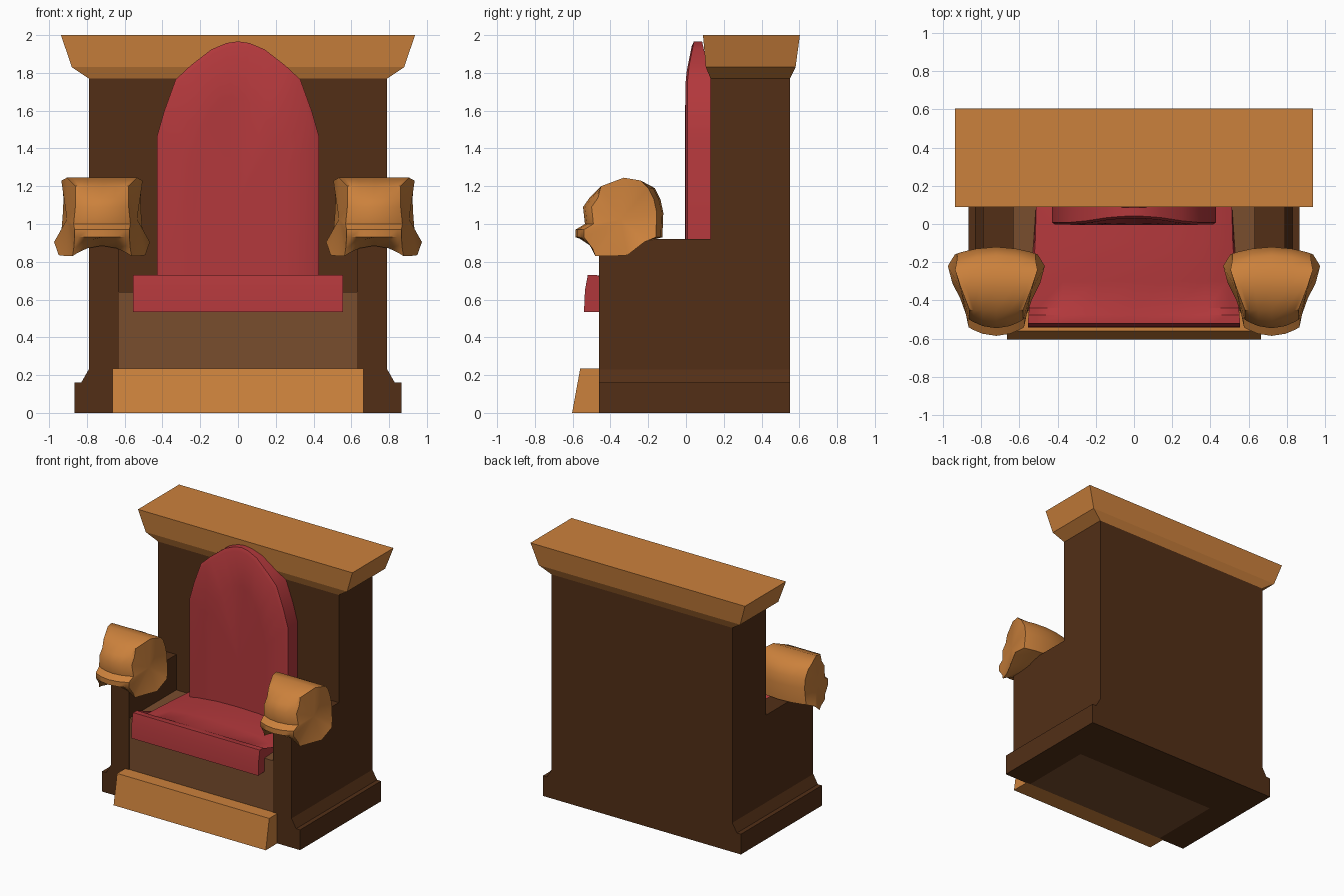
import bpy, bmesh, math

if "Cube" in bpy.data.objects:
    bpy.data.objects.remove(bpy.data.objects["Cube"])


def material(name, rgb):
    m = bpy.data.materials.new(name)
    m.diffuse_color = (*rgb, 1)
    m.use_nodes = True
    m.node_tree.nodes["Principled BSDF"].inputs["Base Color"].default_value = m.diffuse_color
    return m


DARK = material("dark_wood", (0.085, 0.028, 0.008))
MID = material("mid_wood", (0.19, 0.075, 0.027))
GOLD = material("golden_wood", (0.60, 0.22, 0.045))
RED = material("red_fabric", (0.45, 0.04, 0.045))


def finish(name, bm, mat, smooth=None):
    bmesh.ops.recalc_face_normals(bm, faces=bm.faces)
    me = bpy.data.meshes.new(name)
    bm.to_mesh(me)
    bm.free()
    ob = bpy.data.objects.new(name, me)
    bpy.context.collection.objects.link(ob)
    me.materials.append(mat)
    if smooth:
        bpy.ops.object.select_all(action='DESELECT')
        ob.select_set(True)
        bpy.context.view_layer.objects.active = ob
        bpy.ops.object.shade_smooth_by_angle(angle=math.radians(smooth))
    return ob


def stack(name, rings, mat, smooth=None):
    """Bridge equal-length closed rings of points and cap both ends."""
    bm = bmesh.new()
    vs = [[bm.verts.new(p) for p in r] for r in rings]
    n = len(vs[0])
    for a, b in zip(vs, vs[1:]):
        for i in range(n):
            j = (i + 1) % n
            bm.faces.new((a[i], a[j], b[j], b[i]))
    for r in (vs[0], vs[-1]):
        f = bm.faces.new(r)
        if n > 4:
            bmesh.ops.poke(bm, faces=[f]) if smooth else None
    return finish(name, bm, mat, smooth)


def extrude_y(name, profile, y0, y1, mat):
    return stack(name, [[(x, y, z) for x, z in profile] for y in (y0, y1)], mat)


def rect(x0, x1, y0, y1, z):
    return [(x0, y0, z), (x1, y0, z), (x1, y1, z), (x0, y1, z)]


def lerp(v, table):
    for (a, fa), (b, fb) in zip(table, table[1:]):
        if v <= b:
            return fa + (fb - fa) * max(0, (v - a) / (b - a))
    return table[-1][1]


# Tall back with flared plinth
plinth = [(0.865, 0), (0.865, 0.16), (0.83, 0.16), (0.79, 0.23)]
half = plinth + [(0.79, 1.77)]
extrude_y("back", half + [(-x, z) for x, z in reversed(half)], 0.13, 0.55, DARK)

# Arms and seat box
for s, side in ((1, "right"), (-1, "left")):
    arm = [(0.63, 0)] + plinth + [(0.79, 0.92), (0.63, 0.92)]
    extrude_y(side + "_arm", [(s * x, z) for x, z in arm], -0.46, 0.13, DARK)
stack("seat_box", [rect(-0.63, 0.63, -0.455, 0.13, z) for z in (0, 0.64)], MID)

# Crown moulding and front step
stack("crown", [rect(-0.79, 0.79, 0.13, 0.55, 1.77),
                rect(-0.88, 0.88, 0.105, 0.58, 1.83),
                rect(-0.937, 0.937, 0.09, 0.603, 2.0)], GOLD)
stack("front_step", [rect(-0.665, 0.665, -0.603, -0.455, 0),
                     rect(-0.665, 0.665, -0.56, -0.455, 0.235)], GOLD)

# Arched back cushion, thinner towards the tip
arch = [(0.43, 0.64), (0.43, 1.46), (0.39, 1.6), (0.33, 1.765), (0.25, 1.84),
        (0.14, 1.925), (0.06, 1.958), (0, 1.967)]
arch += [(-x, z) for x, z in reversed(arch[:-1])]
front = [(1.8, -0.003), (1.967, 0.03)]
rear = [(1.77, 0.13), (1.967, 0.085)]


def arch_ring(k, inset):
    return [(x * k, lerp(z, front) + inset, 0.64 + (z - 0.64) * (0.5 + k / 2)) for x, z in arch]


stack("back_cushion", [arch_ring(0.55, -0.002), arch_ring(0.96, 0),
                       [(x, lerp(z, front) + 0.012, z) for x, z in arch],
                       [(x, lerp(z, rear), z) for x, z in arch]], RED, 50)

# Seat cushion with a rolled front lip and softly domed top
seat_profile = [(-0.455, 0.535), (-0.54, 0.535), (-0.535, 0.65), (-0.52, 0.73),
                (-0.475, 0.73), (-0.44, 0.69), (-0.3, 0.70), (-0.1, 0.70),
                (0.13, 0.69), (0.13, 0.64), (-0.455, 0.64)]
seat_width = [(-0.5, 0.555), (-0.3, 0.53), (0, 0.51)]


def seat_point(t, y, z):
    if y > -0.45 and z > 0.65:
        z += 0.03 * (1 - t * t) - 0.03 * t ** 4
    return (t * lerp(y, seat_width), y, z)


stack("seat_cushion", [[seat_point(t, y, z) for y, z in seat_profile]
                       for t in (-1, -0.92, -0.7, -0.35, 0, 0.35, 0.7, 0.92, 1)], RED, 40)

# Carved hand rests: side profile swept across, wider towards the back
rest = [(-0.545, 1.09), (-0.51, 1.14), (-0.45, 1.2), (-0.33, 1.245), (-0.24, 1.23),
        (-0.165, 1.19), (-0.135, 1.13), (-0.12, 1.06), (-0.125, 0.93), (-0.22, 0.905),
        (-0.31, 0.835), (-0.39, 0.83), (-0.48, 0.83), (-0.54, 0.87), (-0.585, 0.93),
        (-0.585, 0.97), (-0.535, 1.0)]
rest_width = [(-0.585, 0.145), (-0.445, 0.16), (-0.28, 0.245), (-0.21, 0.255), (-0.12, 0.215)]


def rest_point(cx, t, y, z):
    w = lerp(y, rest_width) * (1 - 0.15 * max(0, z - 1) / 0.245)
    c = 1 - t * t
    if z < 0.9:
        z += 0.055 * c
    if y < -0.5:
        y += 0.045 * (1 - c)
    elif y > -0.17:
        y -= 0.035 * (1 - c)
    return (cx + t * w, y, z)


for cx, side in ((0.72, "right"), (-0.72, "left")):
    stack(side + "_hand_rest", [[rest_point(cx, t, y, z) for y, z in rest]
                                for t in (-1, -0.85, -0.5, 0, 0.5, 0.85, 1)], GOLD, 45)
